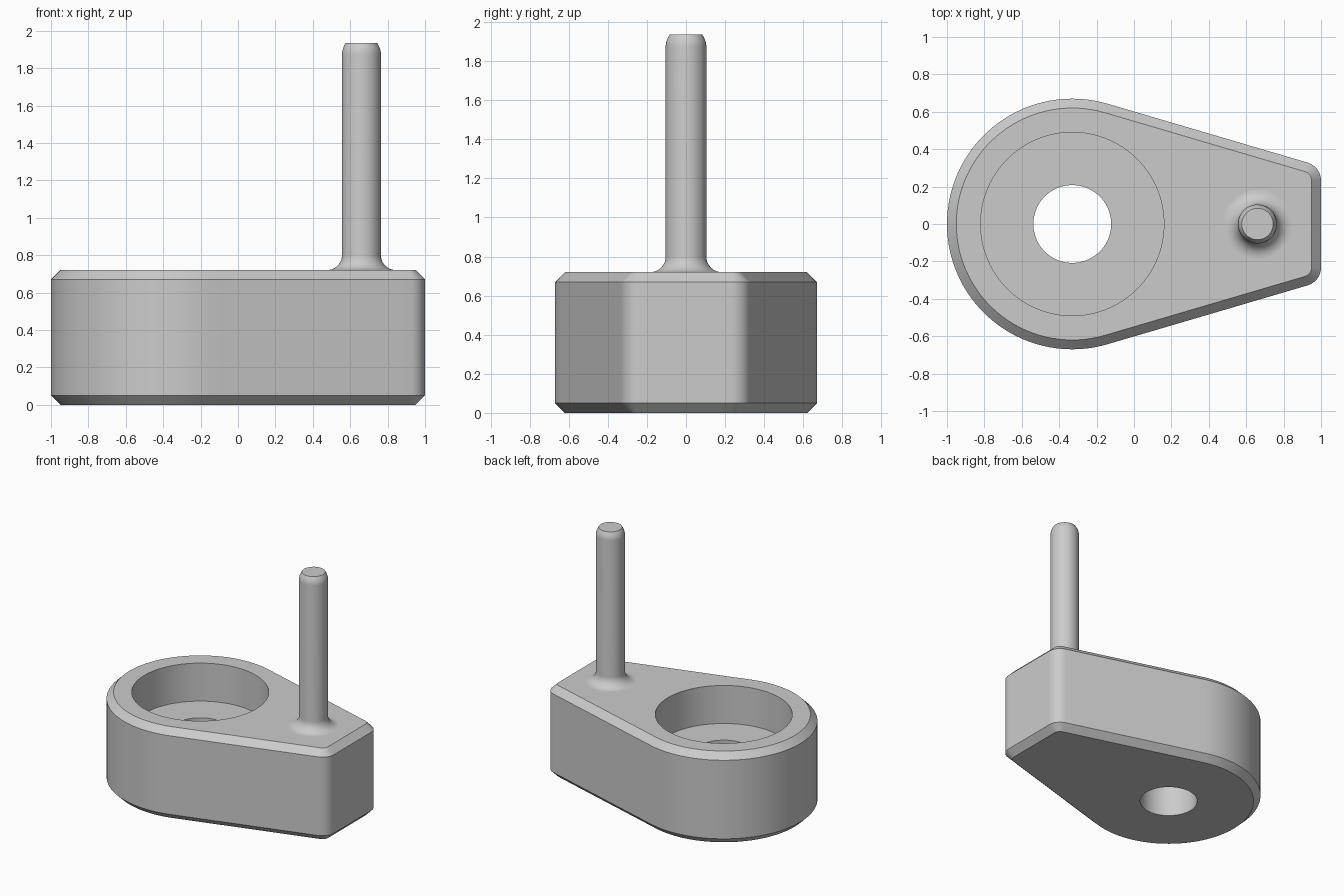
import bpy, bmesh, math
from mathutils import Vector

cube = bpy.data.objects.get("Cube")
if cube:
    bpy.data.objects.remove(cube, do_unlink=True)

# Single grey finish
grey = bpy.data.materials.new("plain grey")
grey.use_nodes = True
colour = (0.6, 0.6, 0.6, 1)
grey.diffuse_color = colour
grey.node_tree.nodes["Principled BSDF"].inputs["Base Color"].default_value = colour

HEIGHT, CHAMFER = 0.72, 0.05
BIG_R, CORNER_R = 0.67, 0.10
HUB = Vector((-0.33, 0))
TURN = math.radians(73.6)          # direction of the tapered side's normal
normal = Vector((math.cos(TURN), math.sin(TURN)))
corner_x = 1 - CORNER_R
corner_y = (normal.dot(HUB) + BIG_R - CORNER_R - normal.x * corner_x) / normal.y


def arc(centre, radius, start, end, steps):
    angles = [start + (end - start) * i / steps for i in range(steps + 1)]
    return [centre + radius * Vector((math.cos(a), math.sin(a))) for a in angles]


def outline(inset):
    """Round hub, two tapered sides and two rounded corners, offset inward."""
    arcs = [
        arc(HUB, BIG_R - inset, TURN, 2 * math.pi - TURN, 64),
        arc(Vector((corner_x, -corner_y)), CORNER_R - inset, -TURN, 0, 8),
        arc(Vector((corner_x, corner_y)), CORNER_R - inset, 0, TURN, 8),
    ]
    points = []
    for i, part in enumerate(arcs):
        following = arcs[(i + 1) % 3][0]
        points += part
        points += [part[-1].lerp(following, k / 16) for k in range(1, 16)]
    return points


def circle(radius):
    return [HUB + radius * (p - HUB).normalized() for p in outline(0)]


def loft(name, rings, closed):
    """Skin a list of (points, z) rings; cap the ends unless closed."""
    bm = bmesh.new()
    loops = [[bm.verts.new((p.x, p.y, z)) for p in pts] for pts, z in rings]
    pairs = list(zip(loops, loops[1:]))
    if closed:
        pairs.append((loops[-1], loops[0]))
    else:
        bm.faces.new(loops[0])
        bm.faces.new(loops[-1])
    for low, high in pairs:
        n = len(low)
        for i in range(n):
            j = (i + 1) % n
            bm.faces.new((low[i], low[j], high[j], high[i]))
    bmesh.ops.recalc_face_normals(bm, faces=bm.faces)
    mesh = bpy.data.meshes.new(name)
    bm.to_mesh(mesh)
    bm.free()
    mesh.materials.append(grey)
    obj = bpy.data.objects.new(name, mesh)
    bpy.context.collection.objects.link(obj)
    bpy.ops.object.select_all(action='DESELECT')
    obj.select_set(True)
    bpy.context.view_layer.objects.active = obj
    bpy.ops.object.shade_smooth_by_angle(angle=math.radians(30))
    return obj


# Chamfered arm with a counterbored through hole
bore, hole, floor_z = circle(0.49), circle(0.208), 0.42
loft("crank_body", [
    (hole, 0), (outline(CHAMFER), 0),
    (outline(0), CHAMFER), (outline(0), HEIGHT - CHAMFER),
    (outline(CHAMFER), HEIGHT), (bore, HEIGHT),
    (bore, floor_z), (hole, floor_z),
], closed=True)

# Upright pin with a flared foot and softened top
PIN_R, PIN_TOP, FLARE = 0.104, 1.935, 0.08
profile = [(PIN_R + FLARE, HEIGHT - 0.02)]
for i in range(11):
    a = math.pi / 2 * i / 10
    profile.append((PIN_R + FLARE * (1 - math.sin(a)), HEIGHT + FLARE * (1 - math.cos(a))))
for i in range(7):
    a = math.radians(60) * i / 6
    profile.append((PIN_R - 0.04 * (1 - math.cos(a)), PIN_TOP - 0.06 + 0.06 * i / 6))
pin_centre = Vector((0.66, 0))
loft("crank_pin", [(arc(pin_centre, r, 0, math.tau, 48)[:-1], z) for r, z in profile],
     closed=False)
